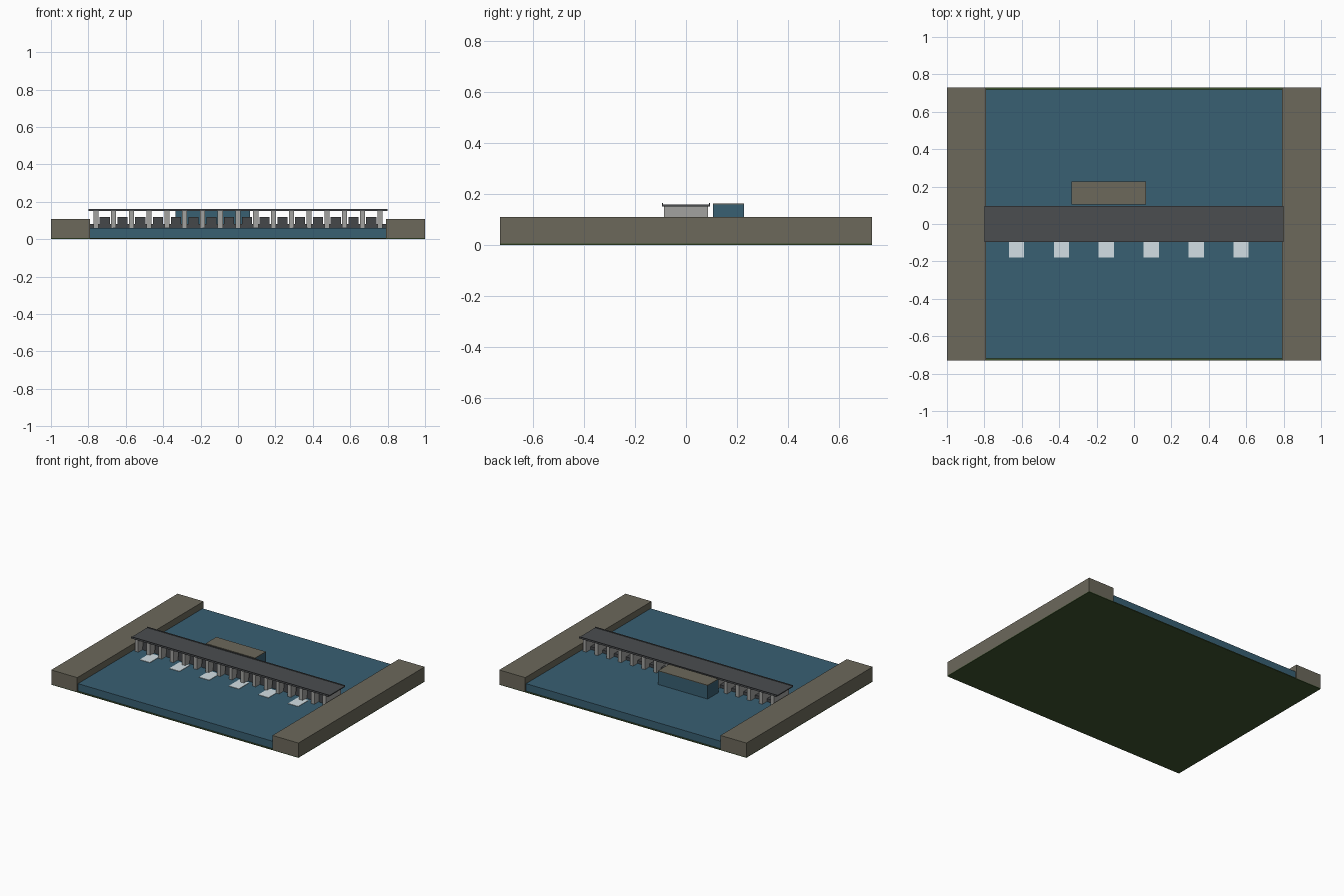
import bpy

cube = bpy.data.objects.get("Cube")
if cube:
    bpy.data.objects.remove(cube, do_unlink=True)


def material(name, rgb):
    m = bpy.data.materials.new(name)
    m.use_nodes = True
    color = (*rgb, 1)
    m.diffuse_color = color
    bsdf = next(n for n in m.node_tree.nodes if n.type == 'BSDF_PRINCIPLED')
    bsdf.inputs["Base Color"].default_value = color
    return m


grass = material("grass green", (0.05, 0.09, 0.03))
earth = material("earth brown", (0.15, 0.14, 0.105))
water_blue = material("water blue", (0.04, 0.115, 0.17))
asphalt = material("road grey", (0.07, 0.075, 0.08))
concrete = material("concrete grey", (0.36, 0.36, 0.35))
steel = material("gate steel", (0.06, 0.063, 0.067))
foam_white = material("foam white", (0.65, 0.74, 0.78))


def box(name, x, y, z, mat):
    """Box given as (min, max) ranges on each axis."""
    mesh = bpy.data.meshes.new(name)
    verts = [(a, b, c) for a in x for b in y for c in z]
    faces = [(0, 1, 3, 2), (4, 6, 7, 5), (0, 4, 5, 1),
             (2, 3, 7, 6), (0, 2, 6, 4), (1, 5, 7, 3)]
    mesh.from_pydata(verts, [], faces)
    mesh.materials.append(mat)
    obj = bpy.data.objects.new(name, mesh)
    bpy.context.collection.objects.link(obj)
    return obj


def around(center, width):
    return (center - width / 2, center + width / 2)


# Ground, water and banks
WATER_TOP = 0.06
box("ground", (-1, 1), (-0.73, 0.73), (0, 0.006), grass)
box("water", (-0.79, 0.79), (-0.72, 0.72), (0.006, WATER_TOP), water_blue)
box("right_bank", (-1, -0.79), (-0.73, 0.73), (0.005, 0.108), earth)
box("left_bank", (0.79, 1), (-0.73, 0.73), (0.005, 0.108), earth)

# Low sill across the river
box("sill", (-0.79, 0.79), (-0.035, 0.035), (0.05, 0.082), steel)

# Piers with gates between them
BAY = 0.095
for i in range(17):
    x = (i - 8) * BAY
    box("pier", around(x, 0.027), (-0.087, 0.087), (0.05, 0.151), concrete)
    if i < 16:
        box("gate", around(x + BAY / 2, 0.054), around(-0.02, 0.04),
            (0.05, 0.12), steel)

# Road deck with low parapets
box("deck", (-0.8, 0.8), (-0.095, 0.095), (0.15, 0.157), asphalt)
for side in (-1, 1):
    box("parapet", (-0.8, 0.8), around(side * 0.093, 0.004),
        (0.157, 0.163), asphalt)

# Powerhouse
box("powerhouse", (-0.335, 0.065), (0.105, 0.228), (0.05, 0.157), water_blue)
box("powerhouse_roof", (-0.335, 0.065), (0.105, 0.228), (0.157, 0.161), earth)

# Foam below the spillways
for i in range(6):
    box("foam", around(-0.628 + i * 0.24, 0.082), (-0.18, -0.06),
        (WATER_TOP, WATER_TOP + 0.003), foam_white)
